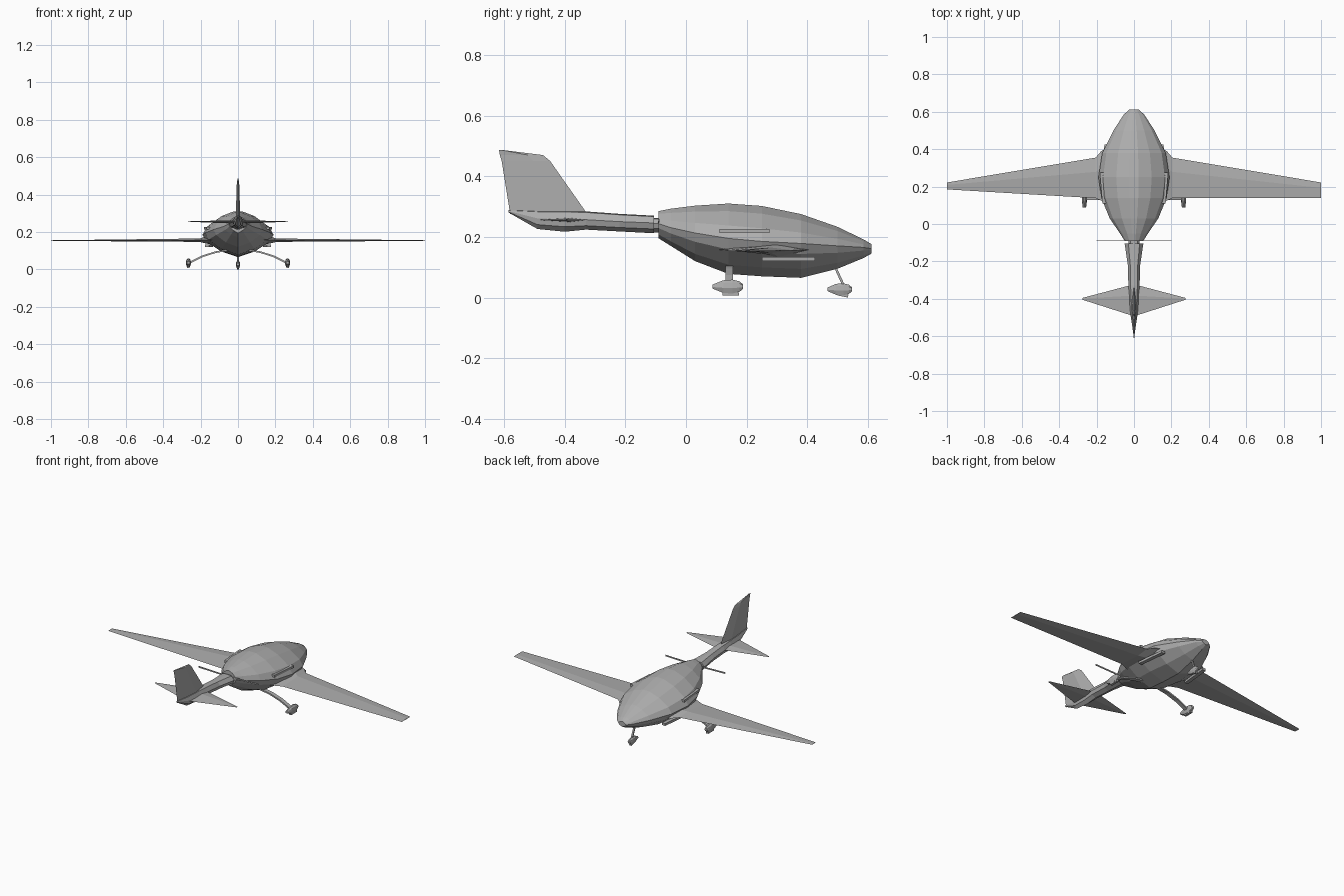
import bpy, bmesh, math
from mathutils import Vector

cube = bpy.data.objects.get("Cube")
if cube:
    bpy.data.objects.remove(cube, do_unlink=True)

grey = bpy.data.materials.new("light grey")
grey.use_nodes = True
grey.diffuse_color = (0.42, 0.42, 0.42, 1)
grey.node_tree.nodes["Principled BSDF"].inputs["Base Color"].default_value = (0.42, 0.42, 0.42, 1)


def loft(name, rings):
    """Skin a row of equal-length point rings and cap both ends."""
    bm = bmesh.new()
    rows = [[bm.verts.new(p) for p in ring] for ring in rings]
    n = len(rows[0])
    for a, b in zip(rows, rows[1:]):
        for i in range(n):
            j = (i + 1) % n
            bm.faces.new((a[i], a[j], b[j], b[i]))
    bm.faces.new(rows[0])
    bm.faces.new(rows[-1])
    bmesh.ops.recalc_face_normals(bm, faces=bm.faces)
    mesh = bpy.data.meshes.new(name)
    bm.to_mesh(mesh)
    bm.free()
    mesh.materials.append(grey)
    obj = bpy.data.objects.new(name, mesh)
    bpy.context.collection.objects.link(obj)
    return obj


def body_ring(y, half, low, mid, top, shape):
    """Mirrored cross-section; shape gives (width share, height share from -1 to 1)."""
    def point(sx, h, side):
        z = mid + h * (top - mid if h > 0 else mid - low)
        return (side * sx * half, y, z)
    right = [point(sx, h, 1) for sx, h in shape]
    left = [point(sx, h, -1) for sx, h in reversed(shape) if sx > 0]
    return right + left


def foil(x, front, back, z, thick):
    """Thin four-sided wing section."""
    crest = front + (back - front) * 0.35
    return [(x, front, z), (x, crest, z + thick / 2), (x, back, z), (x, crest, z - thick / 2)]


def box_between(name, path, wide, thick):
    """Flat strut swept along points lying in one vertical plane."""
    rings = []
    for i, p in enumerate(path):
        p = Vector(p)
        d = (Vector(path[min(i + 1, len(path) - 1)]) - Vector(path[max(i - 1, 0)])).normalized()
        across = Vector((0, 1, 0)) if abs(d.x) > abs(d.y) else Vector((1, 0, 0))
        up = d.cross(across).normalized() * thick / 2
        side = across * wide / 2
        rings.append([p + side + up, p - side + up, p - side - up, p + side - up])
    return loft(name, rings)


# Fuselage pod
pod = [(0, -1), (0.5, -0.72), (0.9, -0.25), (1, 0.08), (0.87, 0.42), (0.5, 0.8), (0.13, 1)]
stations = [
    (-0.09, 0.05, 0.195, 0.24, 0.285),
    (-0.05, 0.075, 0.17, 0.225, 0.293),
    (0.03, 0.13, 0.12, 0.205, 0.303),
    (0.14, 0.175, 0.078, 0.185, 0.31),
    (0.25, 0.19, 0.07, 0.175, 0.302),
    (0.38, 0.17, 0.065, 0.17, 0.275),
    (0.5, 0.11, 0.095, 0.165, 0.233),
    (0.585, 0.055, 0.13, 0.163, 0.192),
    (0.612, 0.025, 0.145, 0.16, 0.176)]
loft("fuselage", [body_ring(*s, pod) for s in stations])

# Tail boom with hub
boom = [(0, -1), (0.8, -0.5), (1, 0.2), (0.6, 0.9), (0, 1)]
hub = [(-0.115, 0.03, 0.215, 0.24, 0.262), (-0.08, 0.03, 0.215, 0.24, 0.262)]
loft("propeller_hub", [body_ring(*s, boom) for s in hub])
tail = [
    (-0.585, 0.004, 0.280, 0.284, 0.288),
    (-0.49, 0.018, 0.226, 0.255, 0.286),
    (-0.40, 0.026, 0.217, 0.25, 0.286),
    (-0.33, 0.030, 0.224, 0.25, 0.284),
    (-0.22, 0.033, 0.218, 0.244, 0.276),
    (-0.105, 0.05, 0.212, 0.24, 0.27)]
loft("tail_boom", [body_ring(*s, boom) for s in tail])

# Upright fin: levels of (height, front, back, half thickness)
levels = [(0.275, -0.325, -0.58, 0.012), (0.45, -0.448, -0.608, 0.007),
          (0.47, -0.472, -0.614, 0.005), (0.486, -0.6, -0.617, 0.002)]
loft("tail_fin", [[(0, f, z), (t, f + (b - f) * 0.35, z), (0, b, z), (-t, f + (b - f) * 0.35, z)]
                  for z, f, b, t in levels])

# Propeller blades
for side, name in ((1, "left_blade"), (-1, "right_blade")):
    box_between(name, [(side * 0.02, -0.09, 0.25), (side * 0.2, -0.09, 0.255)], 0.004, 0.008)

# Parts on both sides
for side, name in ((1, "left"), (-1, "right")):
    tip_back = 0.14 if side > 0 else 0.185
    loft(name + "_wing", [
        foil(side * 0.12, 0.42, 0.10, 0.158, 0.06),
        foil(side * 0.175, 0.39, 0.125, 0.157, 0.035),
        foil(side * 0.205, 0.355, 0.138, 0.156, 0.018),
        foil(side, 0.222, tip_back, 0.154, 0.003)])
    loft(name + "_stabilizer", [
        foil(side * 0.01, -0.325, -0.49, 0.256, 0.014),
        foil(side * 0.275, -0.395, -0.405, 0.256, 0.002)])
    # Side vents
    for part, a, b, x0, x1, z in (("lower_vent", 0.25, 0.425, 0.174, 0.155, 0.127),
                                  ("upper_vent", 0.11, 0.275, 0.166, 0.18, 0.219)):
        loft(name + "_" + part, [[(side * (x + dx), y, z + dz) for dx, dz in
                                  ((-0.02, -0.007), (0.003, -0.007), (0.003, 0.007), (-0.02, 0.007))]
                                 for x, y in ((x0, a), (x1, b))])
    # Main gear leg
    box_between(name + "_gear_leg", [(side * x, 0.142, z) for x, z in
                ((0.04, 0.105), (0.12, 0.092), (0.19, 0.07), (0.26, 0.035))], 0.025, 0.009)


# Wheel fairings
def fairing(name, x, y, length, z, height, half):
    pan = [(0.6, -1), (1, -0.2), (0.8, 0.6), (0.3, 1)]
    rings = []
    for t, size in ((-0.5, 0.3), (-0.15, 0.9), (0.15, 1), (0.38, 0.75), (0.5, 0.35)):
        ring = body_ring(y + t * length, half * (0.5 + size / 2), z - height / 2 * size, z,
                         z + height / 2 * size, pan)
        rings.append([(px + x, py, pz) for px, py, pz in ring])
    loft(name, rings)


fairing("left_wheel_fairing", 0.265, 0.138, 0.1, 0.036, 0.046, 0.014)
fairing("right_wheel_fairing", -0.265, 0.138, 0.1, 0.036, 0.046, 0.014)
fairing("nose_wheel_fairing", 0, 0.507, 0.08, 0.027, 0.04, 0.012)
for x in (0.265, -0.265):
    box_between("main_wheel", [(x, 0.12, 0.012), (x, 0.175, 0.012)], 0.014, 0.01)
box_between("nose_wheel", [(0, 0.5, 0.012), (0, 0.535, 0.005)], 0.012, 0.01)
box_between("nose_gear_leg", [(0, 0.49, 0.105), (0, 0.522, 0.035)], 0.01, 0.008)
